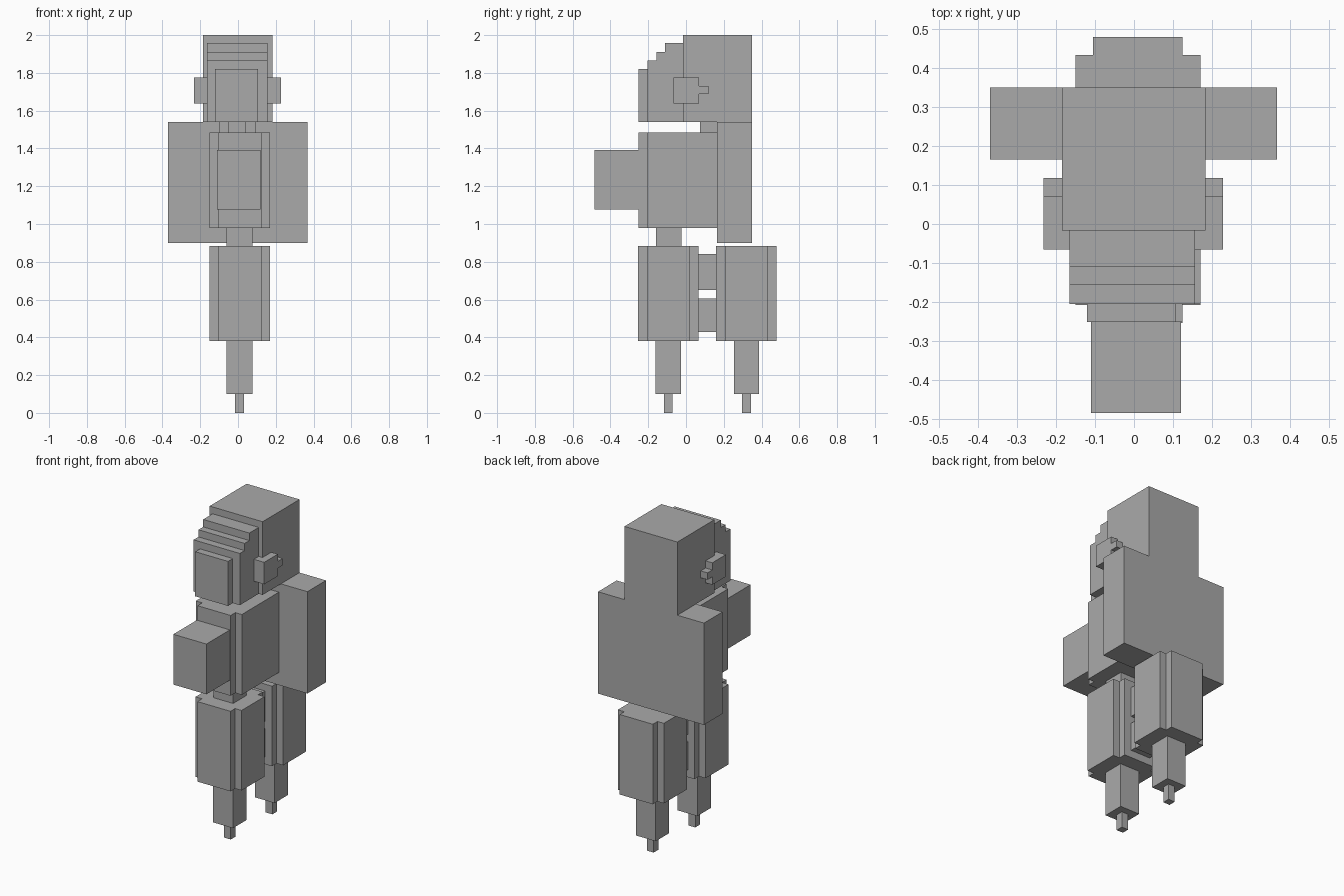
import bpy
import bmesh

default = bpy.data.objects.get("Cube")
if default:
    bpy.data.objects.remove(default, do_unlink=True)

grey = bpy.data.materials.new("plain grey")
grey.use_nodes = True
colour = (0.4, 0.4, 0.4, 1)
grey.diffuse_color = colour
grey.node_tree.nodes["Principled BSDF"].inputs["Base Color"].default_value = colour


def finish(name, bm):
    bmesh.ops.recalc_face_normals(bm, faces=bm.faces)
    mesh = bpy.data.meshes.new(name)
    bm.to_mesh(mesh)
    bm.free()
    mesh.materials.append(grey)
    obj = bpy.data.objects.new(name, mesh)
    bpy.context.collection.objects.link(obj)
    return obj


def box(name, x, y, z):
    """Box from three (low, high) ranges."""
    bm = bmesh.new()
    bmesh.ops.create_cube(bm, size=1)
    for v in bm.verts:
        v.co = [r[0] if c < 0 else r[1] for c, r in zip(v.co, (x, y, z))]
    return finish(name, bm)


def extrude_x(name, outline, x):
    """Side outline of (y, z) points swept across the x range."""
    bm = bmesh.new()
    face = bm.faces.new([bm.verts.new((x[0], y, z)) for y, z in outline])
    swept = bmesh.ops.extrude_face_region(bm, geom=[face])
    for v in swept["geom"]:
        if isinstance(v, bmesh.types.BMVert):
            v.co.x = x[1]
    return finish(name, bm)


WIDE = (-0.15, 0.17)
PANEL = (-0.105, 0.125)
STEM = (-0.06, 0.077)

# Head and stepped face
box("head_back", (-0.185, 0.183), (-0.017, 0.35), (1.54, 2.0))
extrude_x("stepped_face", [
    (-0.017, 1.54), (-0.205, 1.54), (-0.205, 1.865), (-0.157, 1.865),
    (-0.157, 1.91), (-0.11, 1.91), (-0.11, 1.957), (-0.017, 1.957)],
    (-0.165, 0.156))
box("face_plate", (-0.121, 0.107), (-0.252, -0.205), (1.54, 1.82))

# Ears with a small rear nub
for side, x in (("right", (-0.232, -0.165)), ("left", (0.156, 0.228))):
    extrude_x(side + "_ear", [
        (-0.065, 1.637), (0.07, 1.637), (0.07, 1.687), (0.118, 1.687),
        (0.118, 1.73), (0.07, 1.73), (0.07, 1.775), (-0.065, 1.775)], x)

# Back slab, neck posts, torso
box("back_slab", (-0.37, 0.367), (0.165, 0.35), (0.9, 1.54))
box("right_neck_post", (-0.098, -0.05), (0.075, 0.163), (1.485, 1.54))
box("left_neck_post", (0.036, 0.093), (0.075, 0.163), (1.485, 1.54))
box("torso", WIDE, (-0.205, 0.163), (0.98, 1.485))
box("chest_panel", PANEL, (-0.252, -0.205), (0.98, 1.485))
box("chest_block", (-0.11, 0.12), (-0.485, -0.252), (1.077, 1.393))
box("waist", STEM, (-0.158, -0.025), (0.88, 0.98))

# Front and rear legs: thigh with raised panels, shin and peg
for name, y in (("front", -0.0935), ("rear", 0.32)):
    thigh = (0.38, 0.883)
    box(name + "_thigh", WIDE, (y - 0.114, y + 0.114), thigh)
    box(name + "_thigh_front_panel", PANEL, (y - 0.16, y - 0.114), thigh)
    box(name + "_thigh_back_panel", PANEL, (y + 0.114, y + 0.16), thigh)
    box(name + "_shin", STEM, (y - 0.067, y + 0.067), (0.1, 0.38))
    box(name + "_peg", (-0.015, 0.031), (y - 0.023, y + 0.023), (0, 0.1))

# Bars joining the two legs
for name, z in (("upper", (0.65, 0.84)), ("lower", (0.427, 0.605))):
    box(name + "_leg_bar", STEM, (0.066, 0.161), z)
